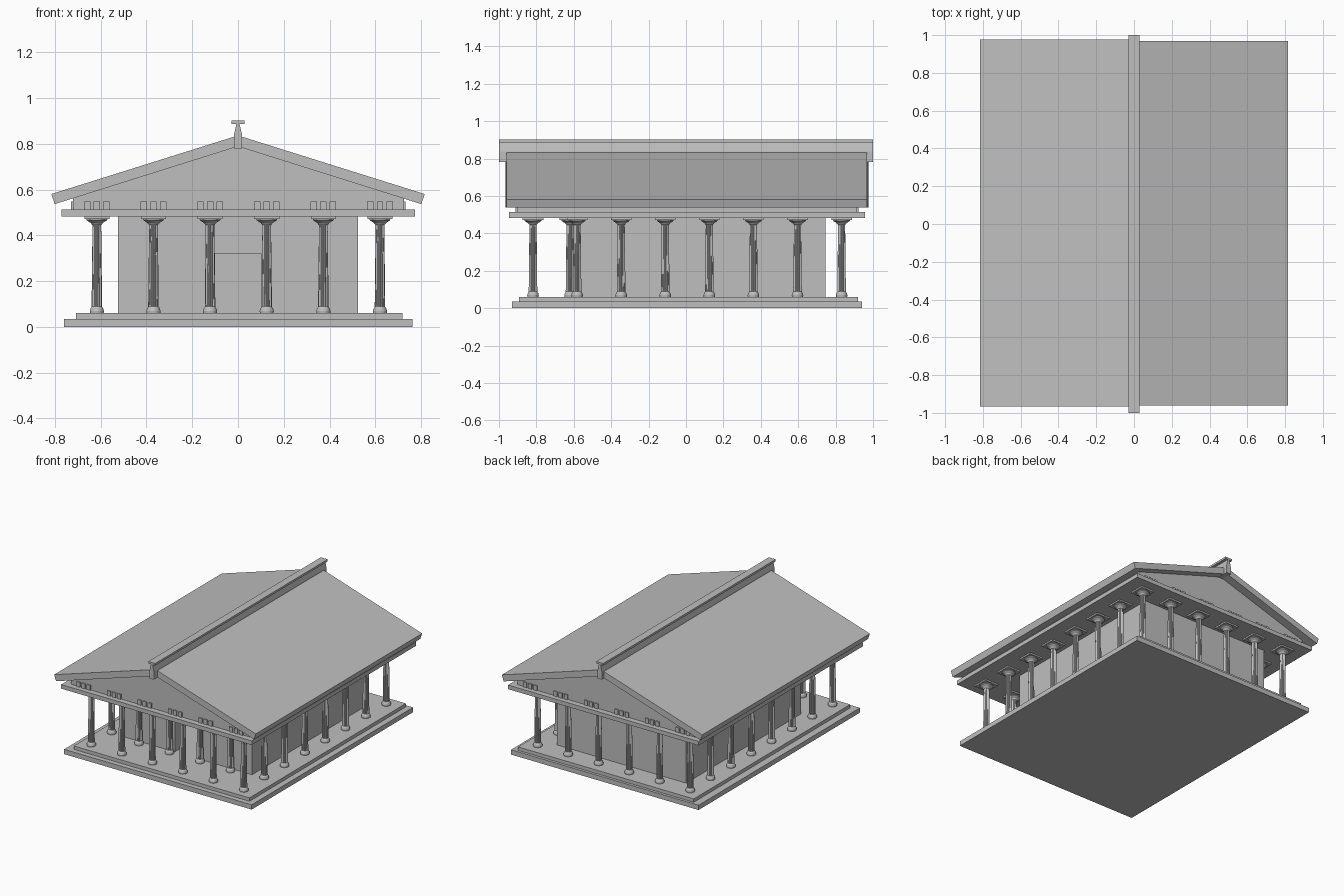
import bpy, bmesh, math

cube = bpy.data.objects.get("Cube")
if cube:
    bpy.data.objects.remove(cube, do_unlink=True)

stone = bpy.data.materials.new("grey stone")
stone.use_nodes = True
GREY = (0.52, 0.52, 0.52, 1)
stone.diffuse_color = GREY
stone.node_tree.nodes["Principled BSDF"].inputs["Base Color"].default_value = GREY


def finish(name, bm):
    bmesh.ops.recalc_face_normals(bm, faces=bm.faces)
    mesh = bpy.data.meshes.new(name)
    bm.to_mesh(mesh)
    bm.free()
    mesh.materials.append(stone)
    return place(name, mesh)


def place(name, mesh, loc=(0, 0, 0)):
    obj = bpy.data.objects.new(name, mesh)
    obj.location = loc
    bpy.context.collection.objects.link(obj)
    return obj


def add_box(bm, x, y, z):
    verts = bmesh.ops.create_cube(bm, size=1)["verts"]
    for v in verts:
        v.co = [lo + (c + 0.5) * (hi - lo) for c, (lo, hi) in zip(v.co, (x, y, z))]


def box(name, x, y, z):
    bm = bmesh.new()
    add_box(bm, x, y, z)
    return finish(name, bm)


def extrude_y(name, outline, y0, y1):
    """Prism with an x-z outline running along y."""
    bm = bmesh.new()
    face = bm.faces.new([bm.verts.new((x, y0, z)) for x, z in outline])
    out = bmesh.ops.extrude_face_region(bm, geom=[face])["geom"]
    bmesh.ops.translate(bm, vec=(0, y1 - y0, 0),
                        verts=[g for g in out if isinstance(g, bmesh.types.BMVert)])
    return finish(name, bm)


# Stepped platform
box("lower_step", (-0.76, 0.762), (-0.93, 0.94), (0, 0.035))
box("upper_step", (-0.707, 0.718), (-0.893, 0.92), (0.035, 0.06))

# Inner chamber with a doorway at the front
X, Y0, Y1, T = 0.524, -0.585, 0.746, 0.086
FLOOR, CEIL, DOOR = 0.06, 0.483, 0.318
box("chamber_back_wall", (-X, X), (Y1 - T, Y1), (FLOOR, CEIL))
for side, label in ((-1, "right"), (1, "left")):
    outer, inner, jamb = side * X, side * (X - T), side * 0.103
    box(f"chamber_{label}_wall", sorted((inner, outer)), (Y0 + T, Y1 - T), (FLOOR, CEIL))
    box(f"chamber_front_{label}", sorted((jamb, outer)), (Y0, Y0 + T), (FLOOR, CEIL))
box("door_lintel", (-0.103, 0.103), (Y0, Y0 + T), (DOOR, CEIL))

# Column: fluted shaft, round base, flared capital and square abacus
SIDES = 32


def column_mesh():
    bm = bmesh.new()
    profile = [(0.030, 0.06, 1), (0.031, 0.07, 1), (0.028, 0.08, 1), (0.023, 0.088, 1),
               (0.023, 0.09, 0.88), (0.019, 0.445, 0.88), (0.020, 0.446, 1),
               (0.027, 0.455, 1), (0.044, 0.466, 1), (0.046, 0.472, 1)]
    rings = []
    for radius, z, flute in profile:
        ring = []
        for i in range(SIDES):
            a = 2 * math.pi * i / SIDES
            r = radius * (flute if i % 2 else 1)
            ring.append(bm.verts.new((r * math.cos(a), r * math.sin(a), z)))
        rings.append(ring)
    for low, high in zip(rings, rings[1:]):
        for i in range(SIDES):
            j = (i + 1) % SIDES
            bm.faces.new((low[i], low[j], high[j], high[i]))
    bm.faces.new(rings[0])
    bm.faces.new(rings[-1])
    add_box(bm, (-0.055, 0.055), (-0.055, 0.055), (0.472, 0.483))
    bmesh.ops.recalc_face_normals(bm, faces=bm.faces)
    mesh = bpy.data.meshes.new("column")
    bm.to_mesh(mesh)
    bm.free()
    mesh.materials.append(stone)
    return mesh


# Colonnade around the edge, plus an inner row before the doorway
column = column_mesh()
xs = [-0.617 + 0.2475 * i for i in range(6)]
ys = [-0.818 + 0.2357 * i for i in range(8)]
for i, x in enumerate(xs):
    for j, y in enumerate(ys):
        if i in (0, 5) or j in (0, 7):
            place("outer_column", column, (x, y, 0))
for x in xs[1:-1]:
    place("porch_column", column, (x, -0.62, 0))

# Beam, frieze and cornice
FX0, FX1, FY0, FY1 = -0.722, 0.725, -0.904, 0.915
box("architrave", (-0.772, 0.774), (-0.946, 0.957), (0.483, 0.513))
box("frieze", (FX0, FX1), (FY0, FY1), (0.513, 0.549))
box("cornice", (FX0, FX1), (FY0, FY1), (0.549, 0.579))

# Groups of raised bars on the frieze, one group over each column
bm = bmesh.new()
BARS = [(k * 0.042 - 0.014, k * 0.042 + 0.014) for k in (-1, 0, 1)]
P, ZB = 0.008, (0.513, 0.549)
for a, b in BARS:
    for x in xs:
        add_box(bm, (x + a, x + b), (FY0 - P, FY0), ZB)
        add_box(bm, (x + a, x + b), (FY1, FY1 + P), ZB)
    for y in ys:
        add_box(bm, (FX0 - P, FX0), (y + a, y + b), ZB)
        add_box(bm, (FX1, FX1 + P), (y + a, y + b), ZB)
finish("frieze_bars", bm)

# Gable and roof slopes
extrude_y("gable", [(-0.668, 0.579), (0.668, 0.579), (0, 0.789)], FY0, FY1)
for side, label, y0, y1 in ((-1, "right", -0.965, 0.977), (1, "left", -0.96, 0.969)):
    outline = [(0, 0.837), (side * 0.816, 0.581), (side * 0.801, 0.537), (0, 0.789)]
    extrude_y(f"roof_{label}", outline, y0, y1)

# Ridge beam with a flat cap
half = [(0.018, 0.781), (0.018, 0.838), (0.007, 0.887), (0.028, 0.887), (0.028, 0.902)]
extrude_y("ridge", half + [(-x, z) for x, z in reversed(half)], -1, 1)
